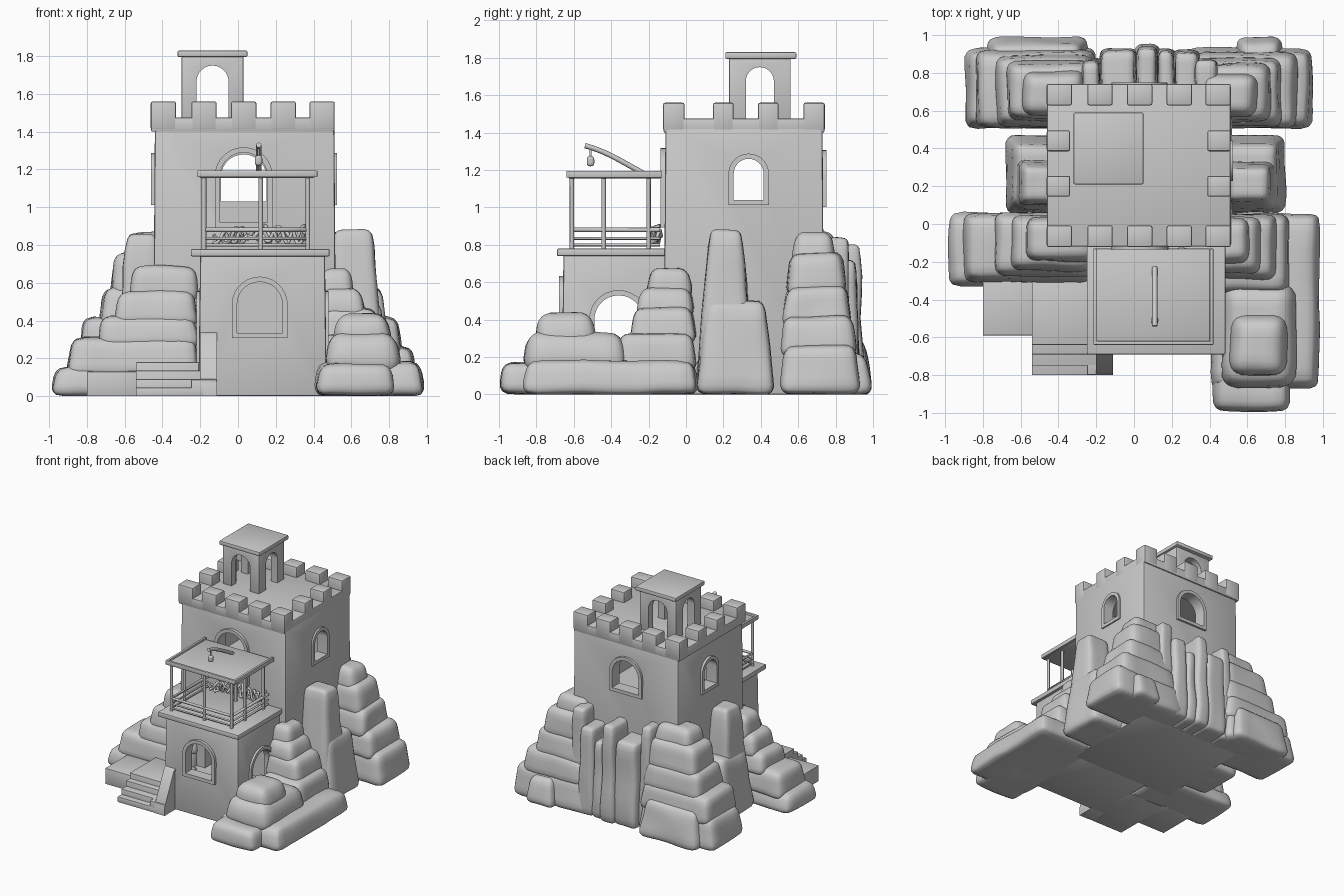
import bpy, bmesh, math, random
from mathutils import Vector, noise

if "Cube" in bpy.data.objects:
    bpy.data.objects.remove(bpy.data.objects["Cube"])

random.seed(4)


def make(name, bm):
    bmesh.ops.recalc_face_normals(bm, faces=bm.faces)
    me = bpy.data.meshes.new(name)
    bm.to_mesh(me)
    bm.free()
    ob = bpy.data.objects.new(name, me)
    bpy.context.collection.objects.link(ob)
    return ob


def box(name, x0, x1, y0, y1, z0, z1, bev=0.008, taper=0.0):
    bm = bmesh.new()
    bmesh.ops.create_cube(bm, size=1)
    for v in bm.verts:
        t = taper if v.co.z > 0 else 0
        v.co = ((x0 + x1) / 2 + v.co.x * (x1 - x0 - 2 * t),
                (y0 + y1) / 2 + v.co.y * (y1 - y0 - 2 * t),
                (z0 + z1) / 2 + v.co.z * (z1 - z0))
    if bev:
        bmesh.ops.bevel(bm, geom=bm.edges[:], offset=bev, segments=2, profile=0.5, affect='EDGES')
    return make(name, bm)


def rock(name, x0, x1, y0, y1, z0, z1, taper=0.03, r=0.06, amp=0.012):
    """Rounded, slightly tapered and lumpy block."""
    bm = bmesh.new()
    bmesh.ops.create_cube(bm, size=2)
    bmesh.ops.subdivide_edges(bm, edges=bm.edges[:], cuts=9, use_grid_fill=True)
    half = Vector((x1 - x0, y1 - y0, z1 - z0)) / 2
    mid = Vector((x0 + x1, y0 + y1, z0 + z1)) / 2
    r = min(r, min(half) * 0.8)
    for v in bm.verts:
        p = Vector([math.sin(c * math.pi / 2) * h for c, h in zip(v.co, half)])
        q = Vector([max(-h + r, min(h - r, c)) for c, h in zip(p, half)])
        d = p - q
        p = q + d.normalized() * r if d.length > 1e-6 else p
        k = (p.z / half.z + 1) / 2 * taper
        p.x *= 1 - k / half.x
        p.y *= 1 - k / half.y
        p += mid
        p += noise.noise_vector(p * 4.5) * amp
        p.z = max(p.z, 0)
        v.co = p
    return make(name, bm)


def stack(name, layers):
    z = 0
    for i, (x0, x1, y0, y1, z1) in enumerate(layers):
        rock(f"{name}_{i + 1}", x0, x1, y0, y1, max(0, z - 0.06), z1)
        z = z1


def arch(c, w, z0, z1, n=14):
    """Arched outline: centre, half width, sill, crown."""
    pts = [(c - w, z0), (c + w, z0)]
    return pts + [(c + w * math.cos(math.pi * i / n), z1 - w + w * math.sin(math.pi * i / n))
                  for i in range(n + 1)]


def prism(name, pts, axis, a, b, inner=None):
    """Extrude an outline along x or y; with an inner outline it is a ring."""
    bm = bmesh.new()
    at = lambda p, d: (d, p[0], p[1]) if axis == 'x' else (p[0], d, p[1])
    n = len(pts)
    A, B = ([bm.verts.new(at(p, d)) for p in pts] for d in (a, b))
    if inner:
        C, D = ([bm.verts.new(at(p, d)) for p in inner] for d in (a, b))
    for i in range(n):
        j = (i + 1) % n
        bm.faces.new((A[i], A[j], B[j], B[i]))
        if inner:
            bm.faces.new((C[i], C[j], D[j], D[i]))
            bm.faces.new((A[i], A[j], C[j], C[i]))
            bm.faces.new((B[i], B[j], D[j], D[i]))
    if not inner:
        bm.faces.new(A)
        bm.faces.new(B)
    return make(name, bm)


def frame(name, axis, a, b, c, w, z0, z1, t=0.028):
    return prism(name, arch(c, w + t, z0 - t, z1 + t), axis, a, b, arch(c, w, z0, z1))


def cut(ob, cutters):
    for c in cutters:
        c.hide_render = True
        m = ob.modifiers.new("cut", 'BOOLEAN')
        m.operation, m.solver, m.object = 'DIFFERENCE', 'EXACT', c
        bpy.context.view_layer.objects.active = ob
        bpy.ops.object.modifier_apply(modifier=m.name)
        bpy.data.objects.remove(c)


def tube(name, pts, r, spline='POLY'):
    cu = bpy.data.curves.new(name, 'CURVE')
    cu.dimensions, cu.bevel_depth, cu.bevel_resolution, cu.use_fill_caps = '3D', r, 2, True
    s = cu.splines.new(spline)
    s.points.add(len(pts) - 1)
    for p, q in zip(s.points, pts):
        p.co = (*q, 1)
    s.use_endpoint_u = True
    ob = bpy.data.objects.new(name, cu)
    bpy.context.collection.objects.link(ob)
    return ob


# main tower: hollow upper room with arched windows on every side
tower = box("tower", -0.45, 0.52, -0.12, 0.74, 0, 1.43, 0.012, 0.01)
cut(tower, [box("room", -0.36, 0.43, -0.03, 0.65, 0.88, 1.36, 0),
            prism("cut_front", arch(0.03, 0.125, 0.92, 1.29), 'y', -0.3, 0.2),
            prism("cut_back", arch(0.03, 0.12, 1.03, 1.28), 'y', 0.4, 0.9),
            prism("cut_side", arch(0.335, 0.08, 1.04, 1.26), 'x', -0.8, 0.8)])
frame("front_window_frame", 'y', -0.135, -0.08, 0.03, 0.125, 0.92, 1.29)
frame("back_window_frame", 'y', 0.70, 0.75, 0.03, 0.12, 1.03, 1.28)
frame("right_window_frame", 'x', 0.47, 0.525, 0.335, 0.08, 1.04, 1.26)
frame("left_window_frame", 'x', -0.46, -0.41, 0.335, 0.08, 1.04, 1.26)

# roof deck and battlements
box("roof_deck", -0.46, 0.51, -0.12, 0.74, 1.40, 1.475)
for x in (-0.395, -0.18, 0.03, 0.24, 0.445):
    for y in (-0.065, 0.685):
        box("battlement", x - 0.067, x + 0.067, y - 0.057, y + 0.057, 1.41, 1.56, 0.01)
for y in (0.2, 0.44):
    for x in (-0.40, 0.45):
        box("battlement", x - 0.062, x + 0.062, y - 0.055, y + 0.055, 1.41, 1.56, 0.01)

# rooftop belfry with crossed arches
belfry = box("belfry", -0.30, 0.03, 0.23, 0.56, 1.45, 1.80)
cut(belfry, [prism("cut_a", arch(-0.135, 0.085, 1.40, 1.75), 'y', 0, 0.9),
             prism("cut_b", arch(0.395, 0.075, 1.40, 1.75), 'x', -0.6, 0.4),
             box("core", -0.24, -0.03, 0.29, 0.50, 1.40, 1.755, 0)])
box("belfry_roof", -0.32, 0.05, 0.21, 0.59, 1.795, 1.83)

# front gatehouse: hollow, front window and doors through both sides
gate = box("gatehouse", -0.21, 0.47, -0.665, -0.10, 0, 0.76, 0.012, 0.01)
cut(gate, [box("hall", -0.14, 0.40, -0.59, -0.13, 0.17, 0.70, 0),
           prism("cut_win", arch(0.115, 0.12, 0.335, 0.605), 'y', -0.9, -0.4),
           prism("cut_door", arch(-0.36, 0.13, 0.17, 0.53), 'x', -0.5, 0.8)])
frame("gate_window_frame", 'y', -0.68, -0.63, 0.115, 0.12, 0.335, 0.605)
frame("right_door_frame", 'x', 0.43, 0.48, -0.36, 0.13, 0.17, 0.53)
frame("left_door_frame", 'x', -0.22, -0.17, -0.36, 0.13, 0.17, 0.53)
box("balcony_floor", -0.25, 0.485, -0.69, -0.11, 0.74, 0.78)

# balcony posts, rails and canopy
for x in (-0.18, 0.12, 0.37):
    for y in (-0.61, -0.20):
        tube("balcony_post", [(x, y, 0.77), (x, y, 1.17)], 0.012)
for x in (-0.18, 0.37):
    tube("balcony_post", [(x, -0.44, 0.77), (x, -0.44, 1.17)], 0.012)
for z, r in ((0.80, 0.008), (0.835, 0.008), (0.88, 0.012)):
    tube("balcony_rail", [(-0.18, -0.14, z), (-0.18, -0.61, z), (0.37, -0.61, z), (0.37, -0.14, z)], r)
box("canopy", -0.205, 0.405, -0.63, -0.13, 1.155, 1.18)
for e in ((-0.215, 0.42, -0.64, -0.62), (-0.215, -0.195, -0.64, -0.13), (0.40, 0.42, -0.64, -0.13)):
    box("canopy_lip", *e, 1.16, 1.195, 0.004)

# hoist arm and hook
tube("hoist_arm", [(0.11, -0.23, 1.185), (0.11, -0.32, 1.23), (0.11, -0.42, 1.30), (0.11, -0.54, 1.33)], 0.014, 'NURBS')
tube("hoist_rope", [(0.11, -0.51, 1.33), (0.11, -0.51, 1.27)], 0.006)
rock("hoist_hook", 0.09, 0.13, -0.53, -0.49, 1.22, 1.275, 0, 0.02, 0.002)

# tangle of vines under the tower window
for k in range(3):
    tube("vine", [(-0.13 + i * 0.02, -0.165 + random.uniform(-0.035, 0.035),
                   random.uniform(0.79, 0.91)) for i in range(25)], 0.010, 'NURBS')

# stairs, landing and stair wall
for i, y in enumerate((-0.80, -0.75, -0.69, -0.64)):
    box("step", -0.54, -0.18, y, -0.28, 0, 0.045 * (i + 1), 0.004)
box("landing", -0.80, -0.52, -0.59, -0.26, 0, 0.13, 0.004)
prism("stair_wall", [(-0.80, 0), (-0.80, 0.07), (-0.68, 0.32), (-0.65, 0.345), (-0.52, 0.345), (-0.52, 0)],
      'x', -0.20, -0.11)
box("stair_foot", -0.25, -0.11, -0.80, -0.64, 0, 0.09, 0.01)

# rock piles hugging the tower
stack("front_left_rock", [(-0.99, -0.2, -0.34, 0.07, 0.16), (-0.91, -0.2, -0.32, 0.07, 0.31),
                          (-0.75, -0.2, -0.29, 0.07, 0.43), (-0.66, -0.2, -0.26, 0.06, 0.56),
                          (-0.58, -0.2, -0.21, 0.05, 0.69)])
stack("front_right_rock", [(0.4, 0.99, -0.88, 0.07, 0.18), (0.42, 0.83, -0.38, 0.06, 0.33),
                           (0.42, 0.76, -0.30, 0.06, 0.47), (0.42, 0.68, -0.27, 0.05, 0.57),
                           (0.42, 0.62, -0.22, 0.04, 0.68)])
rock("corner_boulder_base", 0.41, 0.84, -1.0, -0.5, 0, 0.17)
rock("corner_boulder_middle", 0.45, 0.87, -0.88, -0.30, 0.12, 0.335, 0.04, 0.09)
rock("corner_boulder_top", 0.50, 0.82, -0.81, -0.47, 0.25, 0.435, 0.03, 0.08)
rock("right_rock_base", 0.4, 0.81, 0.05, 0.48, 0, 0.5, 0.06)
rock("right_rock_column", 0.44, 0.78, 0.05, 0.37, 0, 0.88, 0.07)
rock("left_rock_base", -0.69, -0.35, 0.05, 0.48, 0, 0.5, 0.06)
rock("left_rock_column", -0.66, -0.36, 0.05, 0.38, 0, 0.86, 0.07)
stack("back_right_rock", [(0.25, 0.95, 0.5, 0.94, 0.26), (0.3, 0.87, 0.5, 0.92, 0.42),
                          (0.3, 0.79, 0.51, 0.89, 0.58), (0.32, 0.73, 0.53, 0.86, 0.76),
                          (0.35, 0.66, 0.56, 0.80, 0.87)])
stack("back_left_rock", [(-0.9, -0.2, 0.5, 0.94, 0.25), (-0.85, -0.2, 0.5, 0.93, 0.42),
                         (-0.74, -0.2, 0.51, 0.90, 0.58), (-0.68, -0.22, 0.54, 0.87, 0.76),
                         (-0.60, -0.25, 0.57, 0.82, 0.87)])
rock("back_left_spur", -0.79, -0.24, 0.7, 1.0, 0, 0.30, 0.05)
rock("back_right_spur", 0.53, 0.80, 0.7, 1.0, 0, 0.22, 0.04)

# upright slabs along the back
for x0, x1, y, z in ((-0.29, -0.16, 0.88, 0.84), (-0.19, 0.03, 0.93, 0.70), (0.0, 0.14, 0.95, 0.80),
                     (0.11, 0.23, 0.93, 0.64), (0.2, 0.36, 0.93, 0.72), (0.31, 0.46, 0.89, 0.84)):
    rock("back_slab", x0, x1, 0.62, y, 0, z, 0.02, 0.045)

# smooth shading with crisp edges
bpy.ops.object.select_all(action='DESELECT')
for ob in bpy.context.scene.objects:
    if ob.type == 'MESH':
        ob.select_set(True)
        bpy.context.view_layer.objects.active = ob
bpy.ops.object.shade_smooth_by_angle(angle=math.radians(40))
